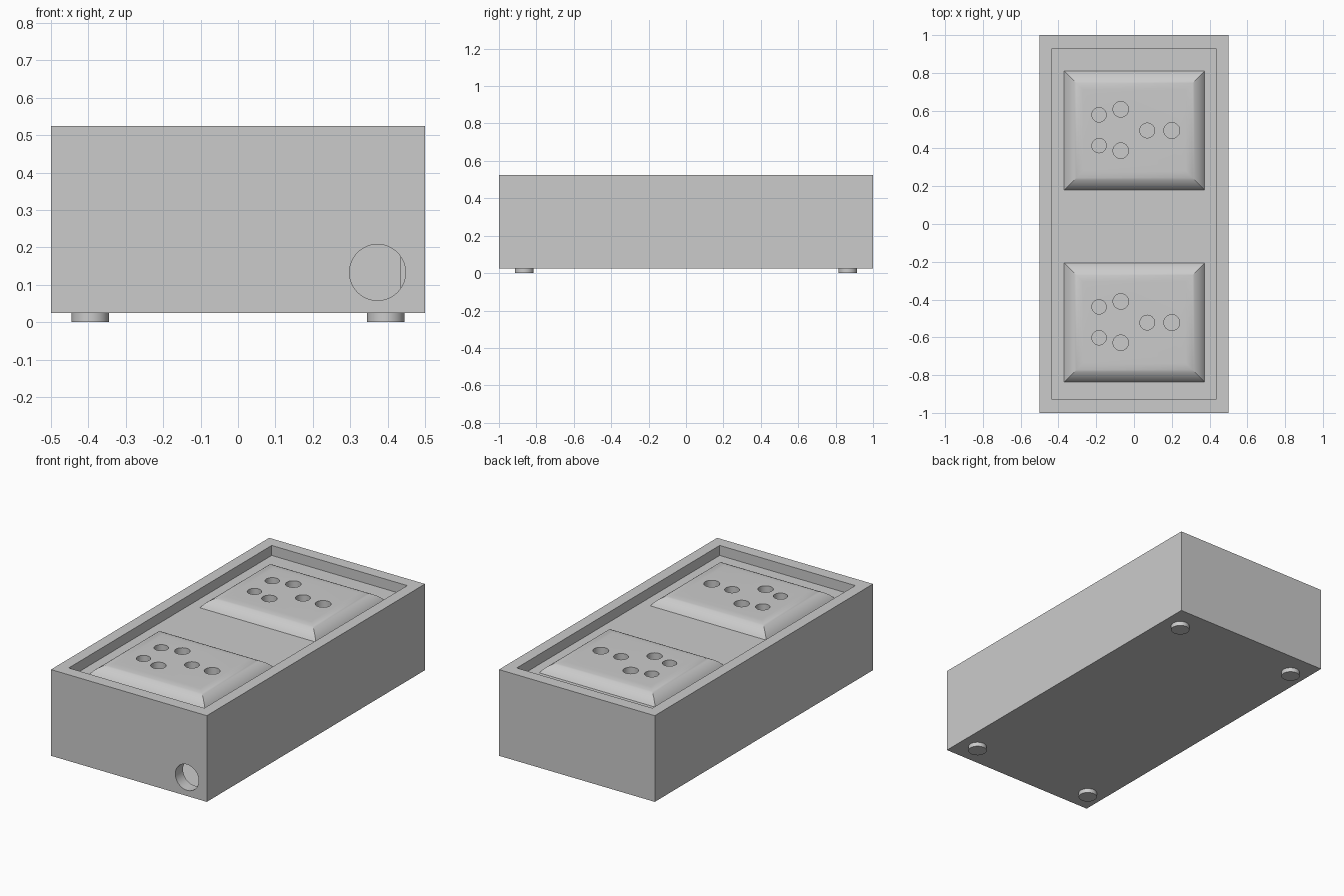
import bpy, bmesh, math
from mathutils import Matrix, Vector

if "Cube" in bpy.data.objects:
    bpy.data.objects.remove(bpy.data.objects["Cube"])


def make_object(name, bm):
    bmesh.ops.recalc_face_normals(bm, faces=bm.faces[:])
    mesh = bpy.data.meshes.new(name)
    bm.to_mesh(mesh)
    bm.free()
    obj = bpy.data.objects.new(name, mesh)
    bpy.context.collection.objects.link(obj)
    return obj


def box(name, lo, hi):
    lo, hi = Vector(lo), Vector(hi)
    bm = bmesh.new()
    bmesh.ops.create_cube(bm, size=1, matrix=Matrix.Translation((lo + hi) / 2)
                          @ Matrix.Diagonal((*(hi - lo), 1)))
    return make_object(name, bm)


def cylinders(name, items, depth, rotation=Matrix()):
    bm = bmesh.new()
    for centre, radius in items:
        bmesh.ops.create_cone(bm, cap_ends=True, segments=48, radius1=radius, radius2=radius,
                              depth=depth, matrix=Matrix.Translation(centre) @ rotation)
    return make_object(name, bm)


def cut(obj, cutter):
    mod = obj.modifiers.new("cut", 'BOOLEAN')
    mod.operation, mod.solver, mod.object = 'DIFFERENCE', 'EXACT', cutter
    bpy.context.view_layer.objects.active = obj
    bpy.ops.object.modifier_apply(modifier=mod.name)
    bpy.data.objects.remove(cutter)


def smooth(obj, degrees=30):
    bpy.ops.object.select_all(action='DESELECT')
    obj.select_set(True)
    bpy.context.view_layer.objects.active = obj
    bpy.ops.object.shade_smooth_by_angle(angle=math.radians(degrees))


def pillow(name, cx, cy, hx, hy, base, height, arc):
    """Rectangular pad whose mitred sides curve up into a flat top."""
    radius = height / (1 - math.cos(arc))
    steps = 10
    layers = [(0, base - 0.005)]
    for i in range(steps + 1):
        a = arc * (1 - i / steps)
        layers.append((radius * (math.sin(arc) - math.sin(a)),
                       base + height - radius * (1 - math.cos(a))))
    bm = bmesh.new()
    rings = [[bm.verts.new((cx + sx * (hx - t), cy + sy * (hy - t), z))
              for sx, sy in ((-1, -1), (1, -1), (1, 1), (-1, 1))] for t, z in layers]
    for a, b in zip(rings, rings[1:]):
        for i in range(4):
            j = (i + 1) % 4
            bm.faces.new((a[i], a[j], b[j], b[i]))
    bm.faces.new(rings[0][::-1])
    bm.faces.new(rings[-1])
    return make_object(name, bm)


PANEL_Z = 0.467

# Hollow case with a round cable opening in the front wall
case = box("case", (-0.5, -1, 0.025), (0.5, 1, 0.525))
cut(case, box("cavity", (-0.435, -0.93, 0.05), (0.435, 0.93, 0.6)))
cut(case, cylinders("cable_hole", [((0.373, -1, 0.133), 0.075)], 0.3,
                    Matrix.Rotation(math.pi / 2, 4, 'X')))
smooth(case)

# Recessed top panel
box("top_panel", (-0.435, -0.93, PANEL_Z - 0.04), (0.435, 0.93, PANEL_Z))

# Two rounded pads, each with six round holes
HOLES = [(-0.185, 0.083, 0.038), (-0.07, 0.112, 0.041), (-0.185, -0.08, 0.038),
         (-0.07, -0.107, 0.041), (0.07, 0, 0.039), (0.2, 0, 0.042)]
for name, cy in (("rear_pad", 0.495), ("front_pad", -0.522)):
    pad = pillow(name, 0.002, cy, 0.372, 0.315, PANEL_Z, 0.055, math.radians(58))
    cut(pad, cylinders("pad_holes", [((x, cy + y, 0.5), r) for x, y, r in HOLES], 0.2))
    smooth(pad, 25)

# Four short round feet
for side, x in (("left", -0.395), ("right", 0.395)):
    for end, y in (("front", -0.865), ("back", 0.865)):
        smooth(cylinders(f"{end}_{side}_foot", [((x, y, 0.0135), 0.05)], 0.027))
